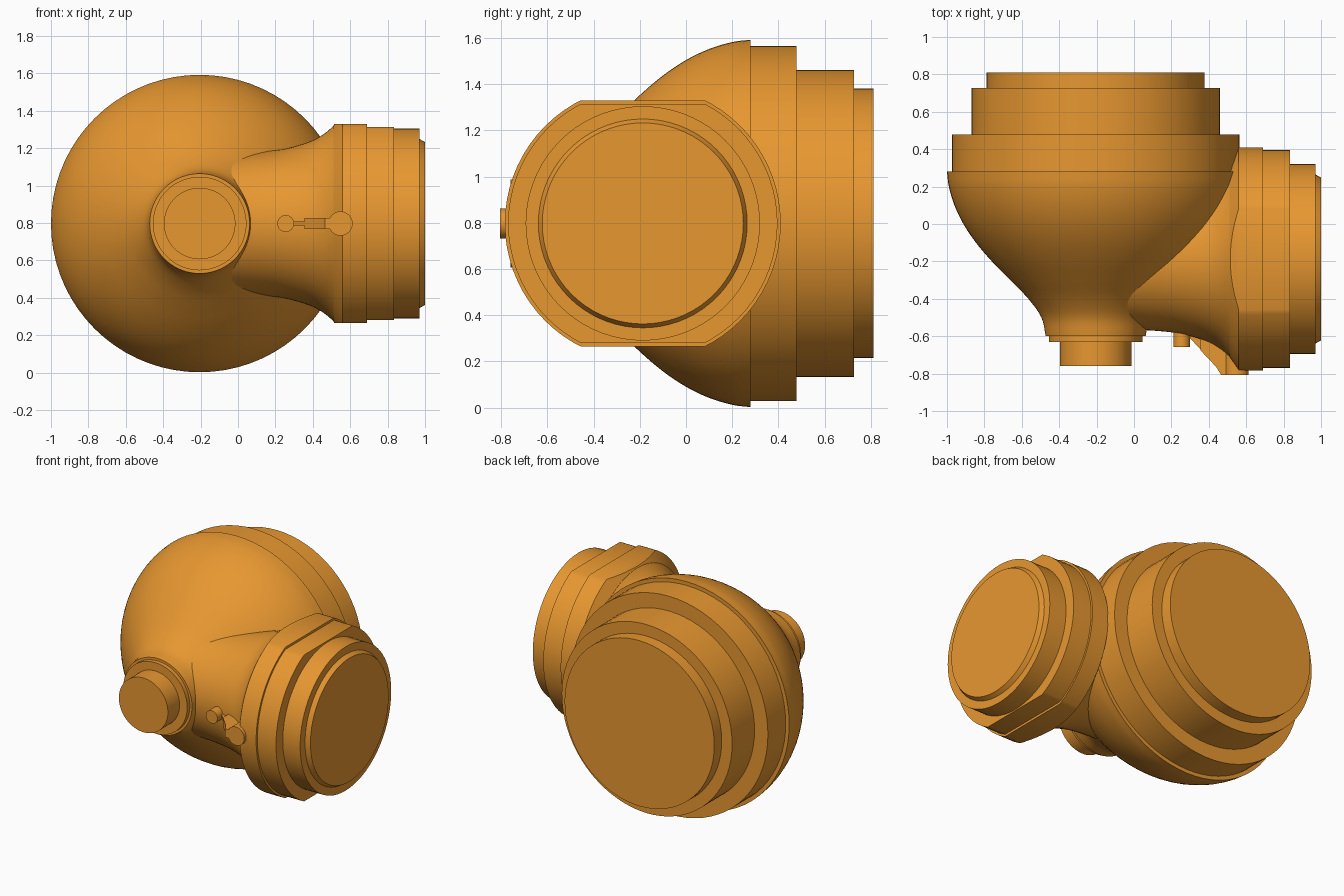
import bpy, bmesh
from math import sin, cos, pi, radians
from mathutils import Vector

if "Cube" in bpy.data.objects:
    bpy.data.objects.remove(bpy.data.objects["Cube"])

CX, CZ = -0.205, 0.797   # axis of the large body (runs along y)
BY = -0.187              # axis of the side branch (runs along x)

paint = bpy.data.materials.new("orange_paint")
paint.diffuse_color = (0.8, 0.31, 0.03, 1)
paint.use_nodes = True
paint.node_tree.nodes["Principled BSDF"].inputs["Base Color"].default_value = paint.diffuse_color


def finish(name, bm):
    bmesh.ops.recalc_face_normals(bm, faces=bm.faces[:])
    mesh = bpy.data.meshes.new(name)
    bm.to_mesh(mesh)
    bm.free()
    mesh.materials.append(paint)
    ob = bpy.data.objects.new(name, mesh)
    bpy.context.collection.objects.link(ob)
    bpy.ops.object.select_all(action='DESELECT')
    ob.select_set(True)
    bpy.context.view_layer.objects.active = ob
    bpy.ops.object.shade_smooth_by_angle(angle=radians(28))
    return ob


def smooth(pts, n=4):
    """Catmull-Rom through the profile points."""
    p = [Vector(q) for q in pts]
    p = [2 * p[0] - p[1]] + p + [2 * p[-1] - p[-2]]
    out = []
    for a, b, c, d in zip(p, p[1:], p[2:], p[3:]):
        for i in range(n):
            t = i / n
            out.append(tuple(0.5 * (2 * b + (c - a) * t + (2 * a - 5 * b + 4 * c - d) * t * t
                                    + (3 * b - a - 3 * c + d) * t ** 3)))
    return out + [pts[-1]]


def lathe(name, profile, axis, centre, seg=72, clip=None):
    """Turn (position, radius) points about x or y; clip cuts flats above and below."""
    bm = bmesh.new()
    rings = []
    for t, r in profile:
        ring = []
        for i in range(seg):
            a = 2 * pi * i / seg
            u, w = r * cos(a), CZ + r * sin(a)
            ring.append(bm.verts.new((t, centre + u, w) if axis == 'x' else (centre + u, t, w)))
        rings.append(ring)
    for a, b in zip(rings, rings[1:]):
        for i in range(seg):
            j = (i + 1) % seg
            bm.faces.new((a[i], a[j], b[j], b[i]))
    bm.faces.new(rings[0])
    bm.faces.new(rings[-1])
    if clip:
        for s in (-1, 1):
            bmesh.ops.bisect_plane(bm, geom=bm.verts[:] + bm.edges[:] + bm.faces[:],
                                   plane_co=(0, 0, CZ + s * clip), plane_no=(0, 0, s),
                                   clear_outer=True)
            bmesh.ops.holes_fill(bm, edges=[e for e in bm.edges if e.is_boundary], sides=0)
    return finish(name, bm)


def plate(name, outline, thick):
    """Extrude an (x, y) outline symmetrically in z."""
    bm = bmesh.new()
    f = bm.faces.new([bm.verts.new((x, y, CZ - thick / 2)) for x, y in outline])
    ext = bmesh.ops.extrude_face_region(bm, geom=[f])
    bmesh.ops.translate(bm, vec=(0, 0, thick),
                        verts=[v for v in ext['geom'] if isinstance(v, bmesh.types.BMVert)])
    return finish(name, bm)


# Large bulb body with stepped collars at the rear
bulb = smooth([(-0.60, 0.267), (-0.5, 0.29), (-0.4, 0.36), (-0.3, 0.457), (-0.2, 0.555),
               (-0.1, 0.64), (0, 0.707), (0.1, 0.755), (0.2, 0.785), (0.28, 0.795)])
lathe("bulb_body", bulb, 'y', CX)
lathe("rear_collars", [(0.2, 0.768), (0.478, 0.768), (0.478, 0.664), (0.728, 0.664),
                       (0.728, 0.583), (0.811, 0.583)], 'y', CX)

# Front plug in the narrow neck
lathe("front_plug", [(-0.55, 0.25), (-0.63, 0.25), (-0.63, 0.191), (-0.76, 0.191)], 'y', CX)

# Flared side branch
neck = smooth([(-0.1, 0.378), (0.05, 0.38), (0.2, 0.392), (0.3, 0.412), (0.4, 0.445),
               (0.47, 0.487), (0.52, 0.532)])
lathe("branch_neck", neck, 'x', BY)

# Flanges with wrench flats, then the round end cap
lathe("branch_flange", [(0.51, 0.525), (0.56, 0.597), (0.69, 0.597)], 'x', BY, clip=0.532)
lathe("outer_flange", [(0.66, 0.583), (0.835, 0.583)], 'x', BY, clip=0.516)
lathe("branch_cap", [(0.8, 0.507), (0.97, 0.507), (0.97, 0.452), (1.0, 0.435)], 'x', BY)

# Small pin, boss and latch arm on the front of the branch
lathe("latch_pin", [(-0.54, 0.045), (-0.657, 0.045)], 'y', 0.255, seg=32)
lathe("latch_boss", [(-0.6, 0.065), (-0.806, 0.065)], 'y', 0.548, seg=32)
plate("latch_arm", [(0.355, -0.56), (0.355, -0.675), (0.4, -0.722), (0.44, -0.765),
                    (0.465, -0.806), (0.55, -0.806), (0.55, -0.6)], 0.06)
plate("latch_tip", [(0.295, -0.56), (0.295, -0.605), (0.325, -0.638), (0.37, -0.685),
                    (0.37, -0.56)], 0.02)
